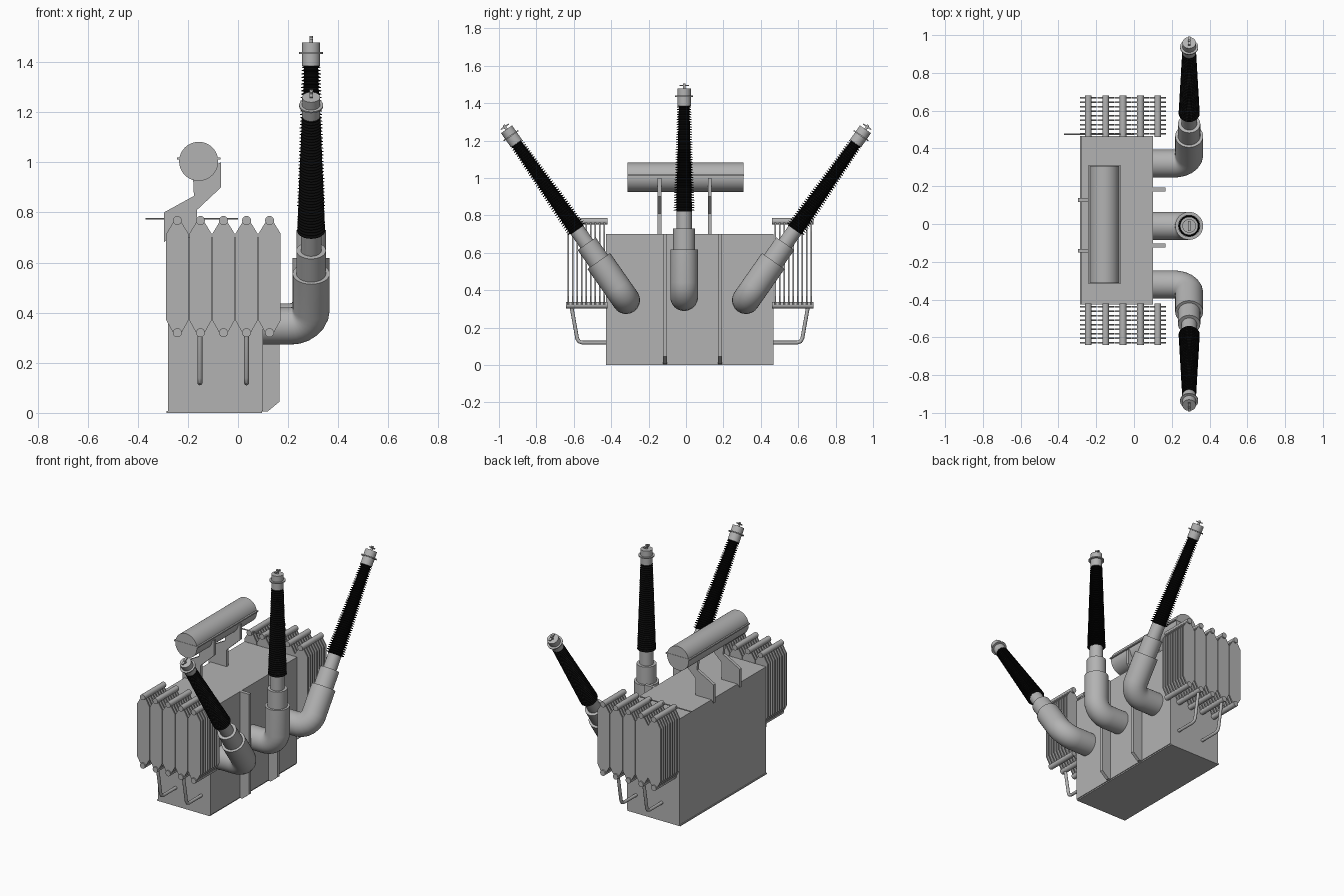
import bpy, bmesh, math
from mathutils import Matrix, Vector

if "Cube" in bpy.data.objects:
    bpy.data.objects.remove(bpy.data.objects["Cube"])

YC = 0.02          # tank centre along y
black = bpy.data.materials.new("black_ceramic")
black.diffuse_color = (0.003, 0.003, 0.003, 1)
black.use_nodes = True
black.node_tree.nodes["Principled BSDF"].inputs["Base Color"].default_value = black.diffuse_color
grey = bpy.data.materials.new("grey_paint")
grey.diffuse_color = (0.45, 0.45, 0.45, 1)
grey.use_nodes = True
grey.node_tree.nodes["Principled BSDF"].inputs["Base Color"].default_value = grey.diffuse_color


def finish(name, bm, matrix=None, smooth=False, mat=grey):
    if matrix:
        bm.transform(matrix)
    bmesh.ops.recalc_face_normals(bm, faces=bm.faces)
    me = bpy.data.meshes.new(name)
    bm.to_mesh(me)
    bm.free()
    ob = bpy.data.objects.new(name, me)
    bpy.context.collection.objects.link(ob)
    me.materials.append(mat)
    if smooth:
        bpy.ops.object.select_all(action='DESELECT')
        ob.select_set(True)
        bpy.context.view_layer.objects.active = ob
        bpy.ops.object.shade_smooth_by_angle(angle=math.radians(35))
    return ob


def box(name, x0, x1, y0, y1, z0, z1, matrix=None):
    bm = bmesh.new()
    bmesh.ops.create_cube(bm, size=1)
    for v in bm.verts:
        v.co = Vector(((x0 + x1) / 2 + v.co.x * (x1 - x0),
                       (y0 + y1) / 2 + v.co.y * (y1 - y0),
                       (z0 + z1) / 2 + v.co.z * (z1 - z0)))
    return finish(name, bm, matrix)


def add_plate(bm, pts, y, t):
    """Extrude an x-z outline to thickness t around y."""
    f = bm.faces.new([bm.verts.new((x, y - t / 2, z)) for x, z in pts])
    g = bmesh.ops.extrude_face_region(bm, geom=[f])["geom"]
    bmesh.ops.translate(bm, vec=(0, t, 0),
                        verts=[v for v in g if isinstance(v, bmesh.types.BMVert)])


def skin(bm, rings):
    """Join rings of vertices into a capped tube."""
    n = len(rings[0])
    for a, b in zip(rings, rings[1:]):
        for i in range(n):
            bm.faces.new((a[i], a[(i + 1) % n], b[(i + 1) % n], b[i]))
    bm.faces.new(rings[0][::-1])
    bm.faces.new(rings[-1])


def lathe(name, profile, matrix, n=32, mat=grey):
    """Revolve (radius, z) pairs around local z."""
    bm = bmesh.new()
    skin(bm, [[bm.verts.new((r * math.cos(2 * math.pi * i / n),
                             r * math.sin(2 * math.pi * i / n), z)) for i in range(n)]
              for r, z in profile])
    return finish(name, bm, matrix, True, mat)


def pipe(name, pts, r, matrix=None, n=20):
    """Sweep a circle along a planar path with mitred joints."""
    bm = bmesh.new()
    pts = [Vector(p) for p in pts]
    dirs = [(b - a).normalized() for a, b in zip(pts, pts[1:])]
    normal = Vector((0, 0, 1))
    for a, b in zip(dirs, dirs[1:]):
        if a.cross(b).length > 1e-4:
            normal = a.cross(b).normalized()
            break
    rings = []
    for i, p in enumerate(pts):
        a, b = dirs[max(i - 1, 0)], dirs[min(i, len(dirs) - 1)]
        t = (a + b).normalized()
        side = t.cross(normal) / t.dot(a)
        rings.append([bm.verts.new(p + r * (math.cos(k) * side + math.sin(k) * normal))
                      for k in (2 * math.pi * j / n for j in range(n))])
    skin(bm, rings)
    return finish(name, bm, matrix, True)


# Tank and its base plate
box("tank", -0.28, 0.10, YC - 0.447, YC + 0.447, 0.008, 0.70)
box("tank_base", -0.285, 0.095, YC - 0.447, YC + 0.447, 0, 0.008)

# Front stiffening ribs
for y in (-0.113, 0.182):
    bm = bmesh.new()
    add_plate(bm, [(0.09, 0.005), (0.118, 0.005), (0.166, 0.045), (0.166, 0.70), (0.09, 0.70)], y, 0.022)
    finish("tank_rib", bm)

# Conservator drum, its flange and brackets
along_y = Matrix.Rotation(math.radians(-90), 4, 'X')
lathe("conservator", [(0.078, -0.312), (0.078, 0.308)],
      Matrix.Translation((-0.157, 0, 1.004)) @ along_y, 40)
box("conservator_flange", -0.243, -0.07, -0.314, 0.31, 1.011, 1.019)
bracket = [(-0.296, 0.68), (-0.296, 0.80), (-0.176, 0.866), (-0.18, 0.95), (-0.068, 1.0),
           (-0.068, 0.90), (-0.164, 0.81), (-0.164, 0.70), (-0.279, 0.70)]
for y in (-0.142, 0.127):
    bm = bmesh.new()
    add_plate(bm, bracket, y, 0.02)
    finish("conservator_bracket", bm)

# Thin rod beside the rear radiator bank
pipe("side_rod", [(-0.37, 0.475, 0.775), (0.0, 0.475, 0.775)], 0.004, n=10)

# Radiator banks on both ends
for s in (-1, 1):
    for k in range(5):
        cx = -0.242 + 0.092 * k
        h = 0.0445
        outline = [(cx - 0.014, 0.315), (cx + 0.014, 0.315), (cx + h, 0.37), (cx + h, 0.715),
                   (cx + 0.014, 0.765), (cx - 0.014, 0.765), (cx - h, 0.715), (cx - h, 0.37)]
        bm = bmesh.new()
        for j in range(9):
            add_plate(bm, outline, YC + s * (0.458 + 0.0238 * j), 0.008)
        finish("radiator_fins", bm)
        for z in (0.32, 0.768):
            pipe("radiator_header", [(cx, YC + s * 0.44, z), (cx, YC + s * 0.661, z)], 0.018, n=16)
    # Lower support pipes
    for x in (-0.152, 0.034):
        path = [(0.44, 0.12), (0.575, 0.12), (0.592, 0.126), (0.602, 0.142), (0.632, 0.31)]
        pipe("radiator_support", [(x, YC + s * y, z) for y, z in path], 0.01, n=12)

# Three bushings: straight up in the middle, leaning outwards on both sides
R = 0.082
elbow = [(-0.20, 0, 0)] + [(-R + R * math.sin(a), 0, R - R * math.cos(a))
                           for a in (math.radians(15 * i) for i in range(7))] + [(0, 0, 0.255)]
N = 42
step = 0.565 / N
sheds = []
for i in range(N):
    z = 0.457 + step * i
    r = 0.056 - 0.019 * i / N
    sheds += [(r * 0.75, z), (r * 0.75, z + step * 0.4), (r, z + step * 0.5), (r, z + step * 0.68),
              (r * 0.75, z + step * 0.98)]
for y, z, tilt in ((-0.32, 0.347, 35), (-0.01, 0.363, 0), (0.32, 0.347, -35)):
    m = Matrix.Translation((0.292, y, z)) @ Matrix.Rotation(math.radians(tilt), 4, 'X')
    pipe("bushing_elbow", elbow, 0.074, m, 32)
    lathe("bushing_collar", [(0.059, 0.25), (0.059, 0.368), (0.041, 0.368), (0.041, 0.46)], m)
    lathe("bushing_insulator", sheds, m, 24, black)
    lathe("bushing_cap", [(0.036, 1.022), (0.036, 1.07), (0.048, 1.07), (0.048, 1.077),
                          (0.036, 1.077), (0.036, 1.115)], m)
    lathe("terminal_post", [(0.007, 1.11), (0.007, 1.142)], m, 12)
    box("terminal_blade", -0.007, 0.007, -0.026, 0.026, 1.128, 1.135, m)
